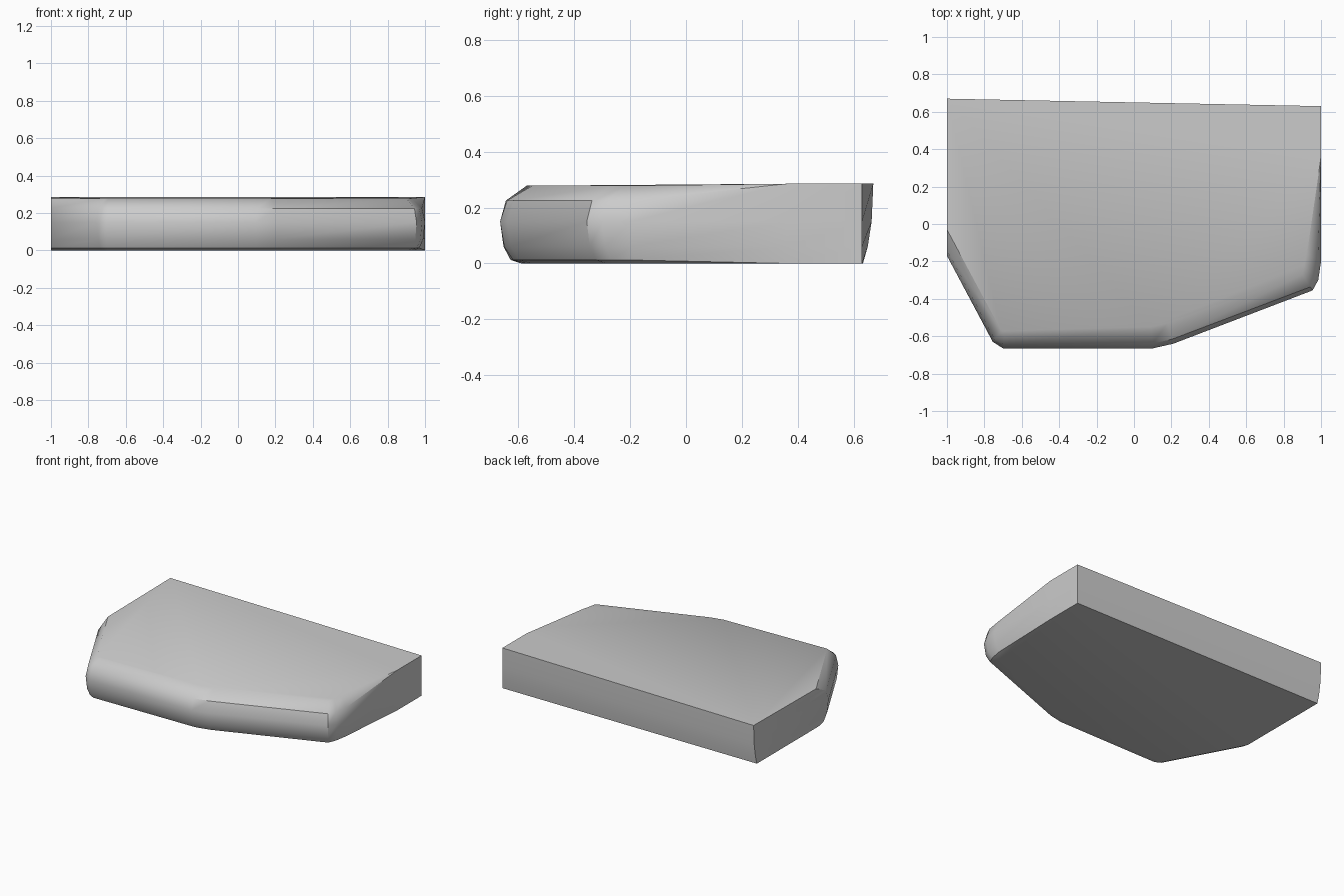
import bpy
import bmesh
import math
from mathutils import Vector

cube = bpy.data.objects.get("Cube")
if cube:
    bpy.data.objects.remove(cube, do_unlink=True)

stone = bpy.data.materials.new("grey_stone")
stone.use_nodes = True
colour = (0.6, 0.6, 0.6, 1)
stone.diffuse_color = colour
stone.node_tree.nodes["Principled BSDF"].inputs["Base Color"].default_value = colour

# Outline corners: widest position, and position on the flat top and bottom
rim = [
    ((-1, -0.17), (-1, -0.03)),
    ((-0.755, -0.63), (-0.71, -0.57)),
    ((-0.70, -0.665), (-0.69, -0.57)),
    ((0.10, -0.665), (0.09, -0.55)),
    ((0.21, -0.64), (0.18, -0.53)),
    ((0.955, -0.355), (0.90, -0.27)),
    ((0.985, -0.30), (0.91, -0.22)),
    ((1, -0.20), (0.925, -0.16)),
]
# Rounded edge section: height, inset fraction, back left corner y
section = [(0, 0.8, 0.63), (0.012, 0.4, 0.633), (0.06, 0.13, 0.65),
           (0.15, 0, 0.664), (0.225, 0.22, 0.67), (0.278, 1, 0.67)]
TOP = 0.285

bm = bmesh.new()
rings = []
for level, (z, inset, back_y) in enumerate(section):
    ring = [Vector(a).lerp(Vector(b), inset).to_3d() + Vector((0, 0, z)) for a, b in rim]
    # The rounding fades out towards the squared back corners
    square_z = (0, 0, 0.06, 0.15, TOP, TOP)[level]
    ring += [Vector((1, 0.36, square_z)), Vector((1, 0.63, square_z)),
             Vector((-1, back_y, square_z))]
    rings.append([bm.verts.new(p) for p in ring])

# Walls, then flat top and bottom
count = len(rings[0])
for low, high in zip(rings, rings[1:]):
    for i in range(count):
        j = (i + 1) % count
        bm.faces.new((low[i], low[j], high[j], high[i]))
bm.faces.new(rings[-1])
bm.faces.new(rings[0][::-1])
bmesh.ops.remove_doubles(bm, verts=bm.verts[:], dist=0.0005)
bmesh.ops.dissolve_degenerate(bm, edges=bm.edges[:], dist=0.0005)
bmesh.ops.recalc_face_normals(bm, faces=bm.faces[:])

mesh = bpy.data.meshes.new("stone_slab")
bm.to_mesh(mesh)
bm.free()
mesh.materials.append(stone)
slab = bpy.data.objects.new("stone_slab", mesh)
bpy.context.collection.objects.link(slab)

# Smooth the rounded front while keeping the cut sides crisp
bpy.ops.object.select_all(action="DESELECT")
bpy.context.view_layer.objects.active = slab
slab.select_set(True)
bpy.ops.object.shade_smooth_by_angle(angle=math.radians(40))
